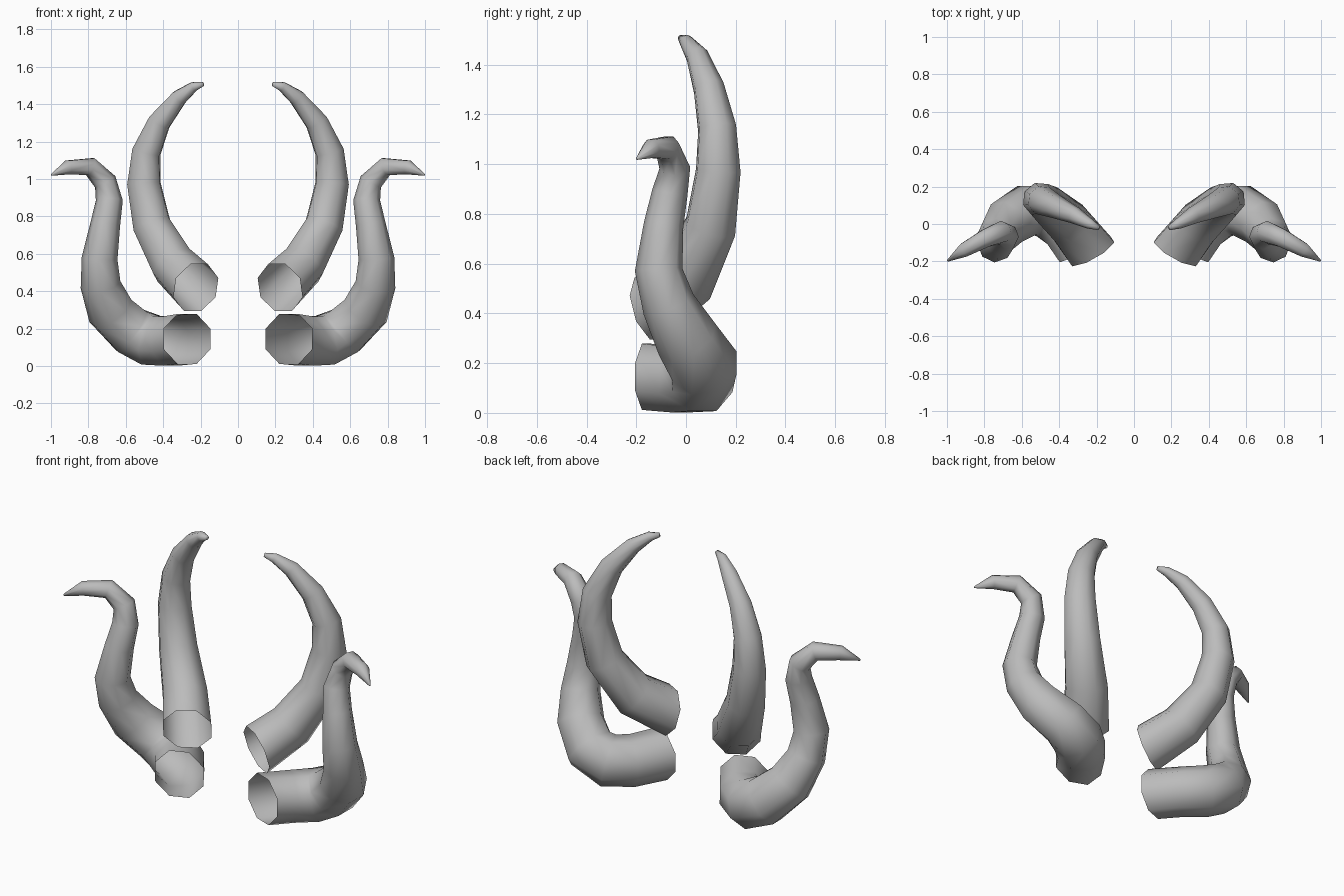
import bpy, bmesh, math
from mathutils import Vector

if "Cube" in bpy.data.objects:
    bpy.data.objects.remove(bpy.data.objects["Cube"], do_unlink=True)

SIDES = 8

horn_grey = bpy.data.materials.new("horn grey")
horn_grey.use_nodes = True
horn_grey.diffuse_color = (0.5, 0.5, 0.5, 1)
horn_grey.node_tree.nodes["Principled BSDF"].inputs["Base Color"].default_value = (0.5, 0.5, 0.5, 1)


def make_horn(name, base_direction, rings):
    """Sweep an open-based, tapering tube through (x, y, z, radius) stations and mirror it."""
    points = [Vector(r[:3]) for r in rings]
    last = len(points) - 1
    bm = bmesh.new()
    loops = []
    up = Vector((0, 0, 1))
    for i, centre in enumerate(points):
        if i == 0:
            tangent = Vector(base_direction).normalized()
        else:
            tangent = (points[min(i + 1, last)] - points[i - 1]).normalized()
        # carry the frame along the path so the tube does not twist
        up = (up - tangent * up.dot(tangent)).normalized()
        side = up.cross(tangent)
        loop = []
        for k in range(SIDES):
            a = math.tau * (k + 0.5) / SIDES
            loop.append(bm.verts.new(centre + (side * math.cos(a) + up * math.sin(a)) * rings[i][3]))
        loops.append(loop)
    for a, b in zip(loops, loops[1:]):
        for k in range(SIDES):
            n = (k + 1) % SIDES
            bm.faces.new((a[k], a[n], b[n], b[k]))
    bm.faces.new(loops[-1])  # closed tip, the base stays open
    mesh = bpy.data.meshes.new(name)
    bm.to_mesh(mesh)
    bm.free()
    mesh.materials.append(horn_grey)
    for face in mesh.polygons:
        face.use_smooth = True
    horn = bpy.data.objects.new(name, mesh)
    bpy.context.collection.objects.link(horn)
    mirror = horn.modifiers.new("left and right", "MIRROR")
    mirror.use_axis = (True, False, False)
    mirror.use_mirror_merge = False


# Upper pair: tall, curving back and then inwards at the tips
make_horn("upper_horns", (0.47, 0.83, 0.27), [
    (0.225, -0.15, 0.42, 0.140),
    (0.345, 0.0, 0.54, 0.127),
    (0.46, 0.1, 0.75, 0.108),
    (0.503, 0.13, 0.975, 0.094),
    (0.49, 0.125, 1.145, 0.080),
    (0.42, 0.092, 1.305, 0.064),
    (0.315, 0.045, 1.435, 0.046),
    (0.235, 0.0, 1.495, 0.028),
    (0.187, -0.022, 1.508, 0.012),
])

# Lower pair: sweeping back, up, and hooking outwards at the tips
make_horn("lower_horns", (0.35, 0.93, 0), [
    (0.272, -0.158, 0.145, 0.144),
    (0.365, -0.02, 0.133, 0.142),
    (0.465, 0.06, 0.138, 0.145),
    (0.57, 0.075, 0.187, 0.142),
    (0.682, 0.005, 0.295, 0.130),
    (0.735, -0.07, 0.435, 0.108),
    (0.740, -0.11, 0.575, 0.096),
    (0.71, -0.09, 0.755, 0.080),
    (0.688, -0.065, 0.885, 0.072),
    (0.71, -0.045, 0.985, 0.062),
    (0.79, -0.075, 1.066, 0.052),
    (0.91, -0.14, 1.062, 0.040),
    (0.997, -0.197, 1.022, 0.005),
])
